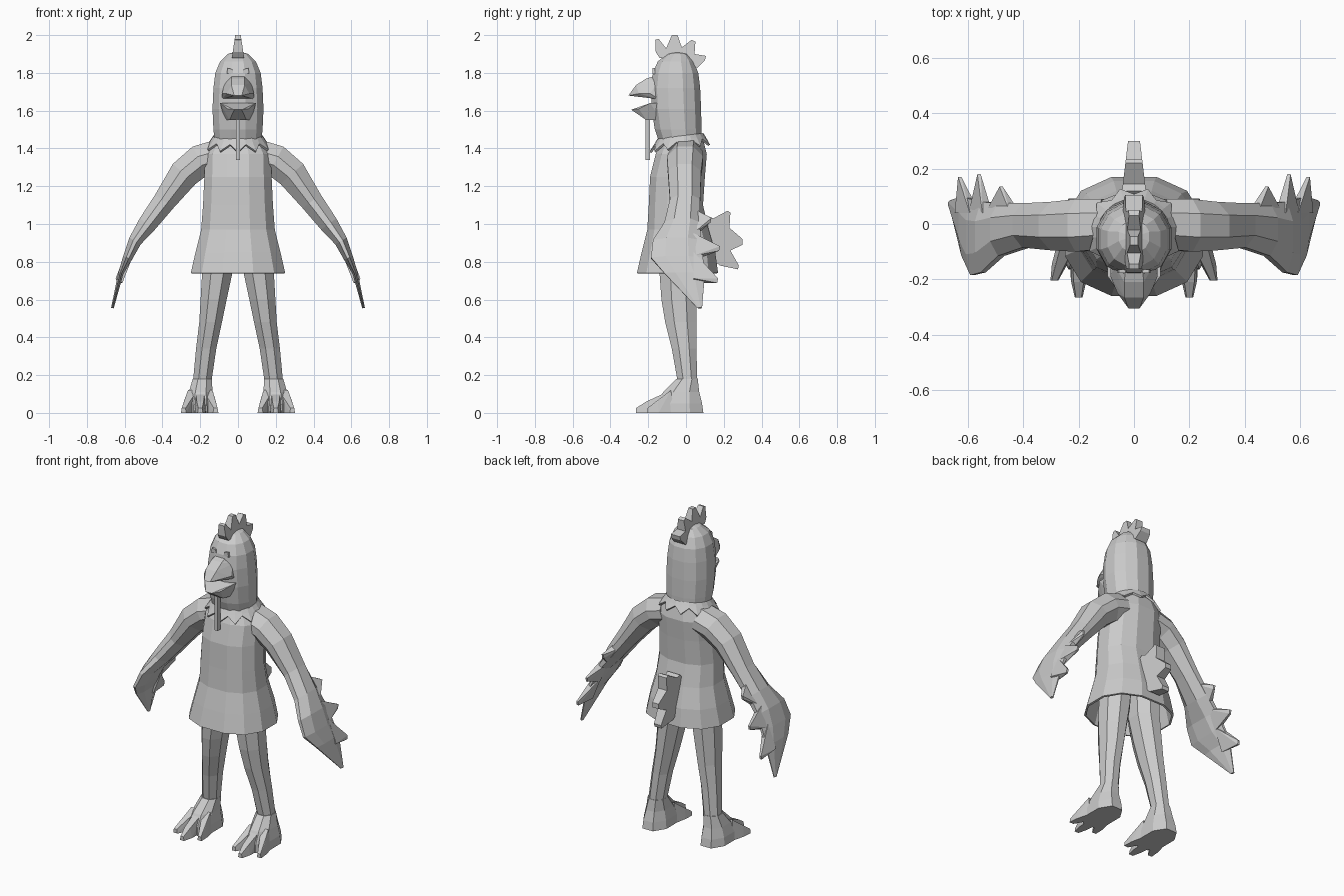
import bpy, bmesh, math
from mathutils import Vector

grey = bpy.data.materials.new("costume grey")
grey.diffuse_color = (0.6, 0.6, 0.6, 1)


def finish(name, bm, mirror=False, thick=0):
    bmesh.ops.recalc_face_normals(bm, faces=bm.faces[:])
    me = bpy.data.meshes.new(name)
    bm.to_mesh(me)
    bm.free()
    me.materials.append(grey)
    ob = bpy.data.objects.new(name, me)
    bpy.context.collection.objects.link(ob)
    if thick:
        ob.modifiers.new("thickness", 'SOLIDIFY').thickness = thick
    if mirror:
        ob.modifiers.new("mirror", 'MIRROR')
    return ob


def loft(name, rings, mirror=False, caps=(True, True), thick=0):
    """Skin a list of equal-length point rings."""
    bm = bmesh.new()
    vs = [[bm.verts.new(p) for p in r] for r in rings]
    n = len(vs[0])
    for a, b in zip(vs, vs[1:]):
        for i in range(n):
            j = (i + 1) % n
            bm.faces.new((a[i], a[j], b[j], b[i]))
    if caps[0]:
        bm.faces.new(vs[0])
    if caps[1]:
        bm.faces.new(vs[-1])
    return finish(name, bm, mirror, thick)


def spow(v, e):
    return math.copysign(abs(v) ** e, v)


def oval(z, x0, x1, y0, y1, n, e=1.0):
    """Horizontal rounded ring filling the given box."""
    out = []
    for i in range(n):
        a = 2 * math.pi * (i + 0.5) / n
        out.append(((x0 + x1) / 2 + (x1 - x0) / 2 * spow(math.cos(a), e) / spow(math.cos(math.pi / n), e),
                    (y0 + y1) / 2 + (y1 - y0) / 2 * spow(math.sin(a), e) / spow(math.cos(math.pi / n), e), z))
    return out


def hull(name, pts, mirror=False, symmetric=False):
    """Convex solid from a few corner points."""
    bm = bmesh.new()
    for x, y, z in pts:
        bm.verts.new((x, y, z))
        if symmetric and x:
            bm.verts.new((-x, y, z))
    r = bmesh.ops.convex_hull(bm, input=bm.verts[:])
    junk = [g for g in r["geom_interior"] if isinstance(g, bmesh.types.BMVert)]
    bmesh.ops.delete(bm, geom=junk, context='VERTS')
    return finish(name, bm, mirror)


def fin(name, profile, half):
    """Side profile (y, z) given a tapering half width."""
    bm = bmesh.new()
    sides = [[bm.verts.new((s * half(y, z), y, z)) for y, z in profile] for s in (-1, 1)]
    n = len(profile)
    for s in sides:
        bm.faces.new(s)
    for i in range(n):
        j = (i + 1) % n
        bm.faces.new((sides[0][i], sides[0][j], sides[1][j], sides[1][i]))
    return finish(name, bm)


# tunic with flared open skirt
loft("tunic", [oval(z, -r, r, a, b, 12, 0.85) for z, r, a, b in (
    (0.74, 0.25, -0.26, 0.17), (0.85, 0.225, -0.235, 0.155), (0.97, 0.195, -0.205, 0.12),
    (1.10, 0.185, -0.197, 0.09), (1.25, 0.178, -0.19, 0.10), (1.37, 0.175, -0.16, 0.11),
    (1.45, 0.13, -0.12, 0.09))], caps=(False, True), thick=0.012)

# hooded head
loft("head", [oval(z, -r, r, a, b, 12, 0.9) for z, r, a, b in (
    (1.40, 0.12, -0.13, 0.08), (1.50, 0.13, -0.165, 0.082), (1.61, 0.135, -0.182, 0.08),
    (1.72, 0.13, -0.185, 0.075), (1.80, 0.12, -0.175, 0.065), (1.86, 0.095, -0.15, 0.04),
    (1.90, 0.055, -0.10, 0.01), (1.91, 0.02, -0.06, -0.03))])

# zigzag collar
top, mid, low = [], [], []
for i in range(22):
    a = 2 * math.pi * i / 22 + math.pi / 2
    point = i % 2
    for ring, r, z in ((top, 0.132, 1.47), (mid, 0.145, 1.45),
                       (low, 0.178 if point else 0.15, 1.405 if point else 1.44)):
        y = -0.03 + r * 0.92 * math.sin(a)
        ring.append((r * math.cos(a), y, z + 0.12 * y))
loft("collar", [top, mid, low], caps=(False, False), thick=0.012)

# beak, wattle and eyes
hull("upper_beak", [(0.02, -0.305, 1.68), (0.035, -0.265, 1.735), (0.035, -0.21, 1.77), (0.03, -0.15, 1.79),
                    (0.085, -0.19, 1.69), (0.085, -0.14, 1.66), (0.07, -0.15, 1.75),
                    (0.06, -0.25, 1.69)], symmetric=True)
hull("lower_beak", [(0.02, -0.29, 1.605), (0.055, -0.25, 1.61), (0.095, -0.19, 1.64), (0.095, -0.13, 1.64),
                    (0.07, -0.13, 1.55), (0.045, -0.21, 1.55)], symmetric=True)
fin("wattle", [(-0.215, 1.34), (-0.19, 1.34), (-0.19, 1.57), (-0.215, 1.57)], lambda y, z: 0.011)
hull("eye", [(x, y, z) for x, z in ((0.025, 1.8), (0.06, 1.795), (0.055, 1.825), (0.03, 1.82))
             for y in (-0.178, -0.165)], mirror=True)

# comb on the head
fin("comb", [(-0.14, 1.88), (-0.16, 1.91), (-0.163, 1.975), (-0.145, 1.98), (-0.105, 1.93), (-0.075, 2.0),
             (-0.045, 2.0), (-0.022, 1.935), (0.03, 1.975), (0.05, 1.965), (0.045, 1.90), (0.105, 1.89),
             (0.10, 1.865), (0.06, 1.825), (0.03, 1.85), (-0.04, 1.88)],
    lambda y, z: 0.037 - 0.15 * (z - 1.85))

# tail feathers
fin("tail", [(0.06, 0.98), (0.12, 1.04), (0.145, 1.03), (0.22, 1.07), (0.235, 1.06), (0.23, 0.98),
             (0.30, 0.92), (0.30, 0.89), (0.235, 0.86), (0.28, 0.78), (0.275, 0.76), (0.18, 0.78), (0.08, 0.86)],
    lambda y, z: 0.048 - 0.12 * (y - 0.08))

# wing arms: centre x, z, front and back y, half thickness
arm = [(0.11, 1.36, -0.09, 0.09, 0.085), (0.20, 1.335, -0.10, 0.09, 0.085), (0.285, 1.265, -0.095, 0.08, 0.08),
       (0.39, 1.12, -0.085, 0.075, 0.06), (0.48, 1.00, -0.115, 0.075, 0.05), (0.545, 0.91, -0.175, 0.08, 0.035),
       (0.585, 0.82, -0.185, 0.09, 0.025), (0.62, 0.74, -0.115, 0.10, 0.014), (0.665, 0.555, 0.06, 0.085, 0.007)]
rings = []
for i, (x, z, y0, y1, t) in enumerate(arm):
    p, q = arm[max(i - 1, 0)], arm[min(i + 1, len(arm) - 1)]
    d = Vector((q[0] - p[0], 0, q[1] - p[1])).normalized()
    nrm = Vector((-d.z, 0, d.x))
    c = Vector((x, (y0 + y1) / 2, z))
    rings.append([c + nrm * t * u + Vector((0, (y1 - y0) / 2 * v, 0)) for u, v in
                  ((0.3, 1), (1, 0.45), (1, -0.45), (0.3, -1), (-0.3, -1), (-1, -0.45), (-1, 0.45), (-0.3, 1))])
loft("wing_arm", rings, mirror=True)

# wing feathers: upper root, lower root, tip
for (xa, za), (xb, zb), (xt, yt, zt) in (
        ((0.575, 0.84), (0.63, 0.70), (0.63, 0.17, 0.70)),
        ((0.53, 0.94), (0.58, 0.82), (0.56, 0.18, 0.87)),
        ((0.43, 1.07), (0.52, 0.94), (0.48, 0.135, 1.02))):
    pts = []
    for w in (-1, 1):
        pts += [(xa + w * 0.018, 0.04, za + w * 0.012), (xb + w * 0.018, 0.04, zb + w * 0.012),
                (xt + w * 0.006, yt, zt + 0.012), (xt + w * 0.006, yt - 0.005, zt - 0.012)]
    hull("wing_feather", pts, mirror=True)

# legs
loft("leg", [oval(z, a, b, c, d, 8) for z, a, b, c, d in (
    (0.88, 0.02, 0.18, -0.14, 0.06), (0.74, 0.03, 0.19, -0.14, 0.055), (0.60, 0.06, 0.198, -0.13, 0.055),
    (0.48, 0.085, 0.205, -0.11, 0.055), (0.34, 0.115, 0.222, -0.075, 0.055),
    (0.17, 0.14, 0.238, -0.045, 0.06))], mirror=True)

# feet with three toes
loft("foot", [oval(z, a, b, c, d, 8, 0.9) for z, a, b, c, d in (
    (0.18, 0.138, 0.24, -0.05, 0.062), (0.11, 0.135, 0.26, -0.12, 0.07), (0.05, 0.125, 0.275, -0.16, 0.085),
    (0.0, 0.12, 0.28, -0.165, 0.092))], mirror=True)
for rx, tx, ty in ((0.16, 0.118, -0.21), (0.2, 0.20, -0.265), (0.24, 0.288, -0.205)):
    pts = []
    for w in (-1, 1):
        pts += [(rx + w * 0.035, -0.06, 0), (rx + w * 0.025, -0.08, 0.12),
                (rx * 0.4 + tx * 0.6 + w * 0.028, ty + 0.06, 0), (rx * 0.4 + tx * 0.6 + w * 0.018, ty + 0.055, 0.06),
                (tx + w * 0.014, ty, 0), (tx + w * 0.01, ty, 0.025)]
    hull("toe", pts, mirror=True)
